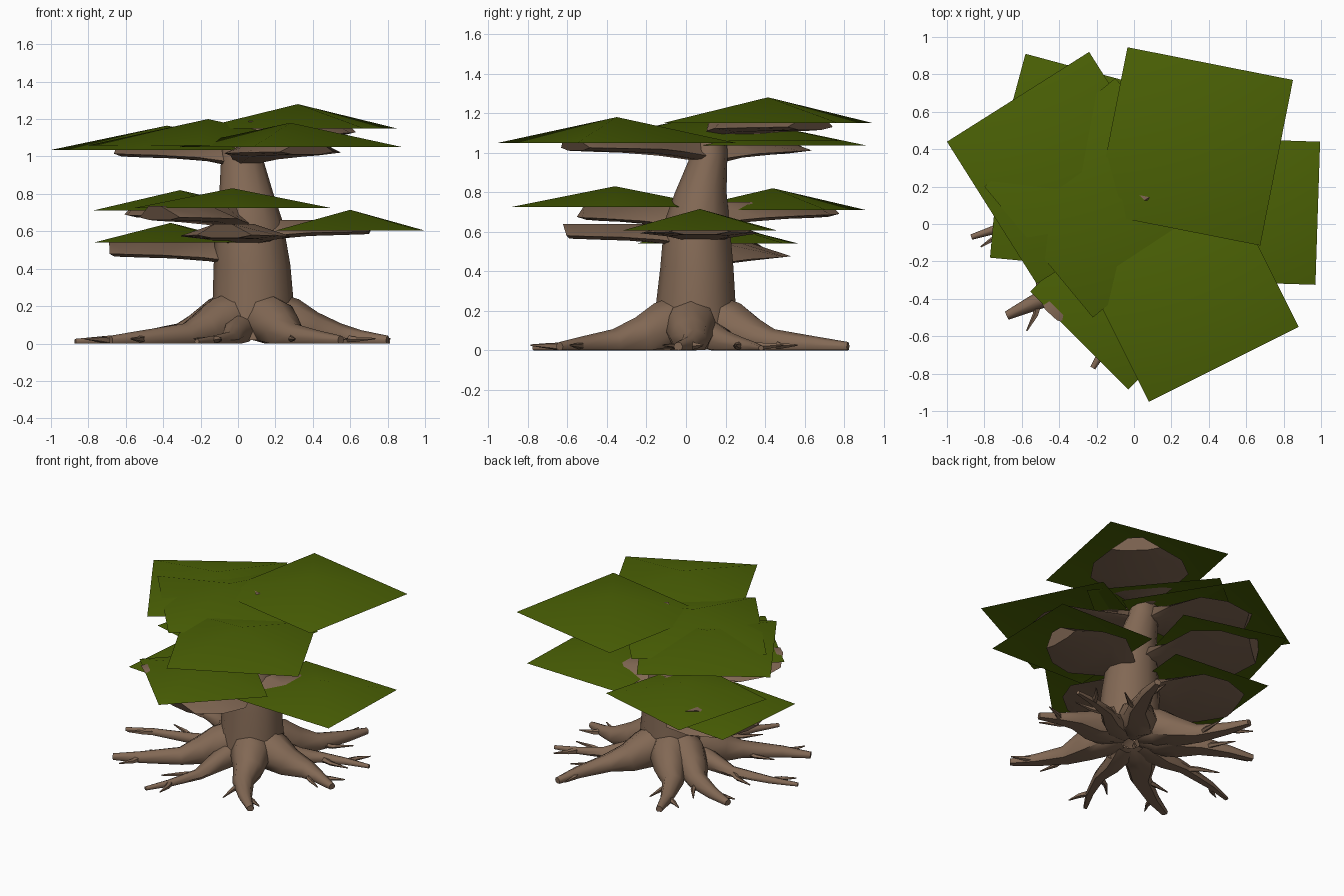
import bpy, bmesh, math
from mathutils import Vector

cube = bpy.data.objects.get("Cube")
if cube:
    bpy.data.objects.remove(cube, do_unlink=True)


def make_material(name, rgb):
    m = bpy.data.materials.new(name)
    m.use_nodes = True
    m.diffuse_color = (*rgb, 1)
    bsdf = next(n for n in m.node_tree.nodes if n.type == 'BSDF_PRINCIPLED')
    bsdf.inputs["Base Color"].default_value = (*rgb, 1)
    bsdf.inputs["Roughness"].default_value = 0.9
    return m


BARK = make_material("brown bark", (0.225, 0.14, 0.09))
LEAF = make_material("green foliage", (0.07, 0.12, 0.0015))
TRUNK = Vector((0.07, 0.05, 0))
UP = Vector((0, 0, 1))


def finish(name, bm, mat, smooth_angle):
    bmesh.ops.recalc_face_normals(bm, faces=bm.faces)
    mesh = bpy.data.meshes.new(name)
    bm.to_mesh(mesh)
    bm.free()
    mesh.materials.append(mat)
    ob = bpy.data.objects.new(name, mesh)
    bpy.context.collection.objects.link(ob)
    bpy.ops.object.select_all(action='DESELECT')
    ob.select_set(True)
    bpy.context.view_layer.objects.active = ob
    bpy.ops.object.shade_smooth_by_angle(angle=math.radians(smooth_angle))


def loft(bm, rings):
    """Skin a list of point rings; the buried first ring stays open."""
    loops = [[bm.verts.new(p) for p in ring] for ring in rings]
    n = len(loops[0])
    for a, b in zip(loops, loops[1:]):
        for i in range(n):
            j = (i + 1) % n
            bm.faces.new((a[i], a[j], b[j], b[i]))
    bm.faces.new(loops[-1])


def tube(bm, points, radii, sides=6):
    """Tapered round limb that never dips below the ground."""
    rings = []
    for i, (p, r) in enumerate(zip(points, radii)):
        d = (points[min(i + 1, len(points) - 1)] - points[max(i - 1, 0)]).normalized()
        side = d.cross(UP).normalized()
        over = side.cross(d)
        ring = []
        for k in range(sides):
            a = math.tau * k / sides
            v = p + side * r * math.cos(a) + over * r * math.sin(a)
            v.z = max(v.z, 0.002 * (1 + math.sin(a)))
            ring.append(v)
        rings.append(ring)
    loft(bm, rings)


# Trunk: height, centre x, centre y, radius x, radius y
profile = [
    (0.02, .075, .05, .235, .22), (0.25, .08, .05, .215, .20),
    (0.42, .075, .055, .205, .185), (0.65, .06, .055, .18, .165),
    (0.8, .045, .075, .145, .13), (1.0, .02, .12, .11, .09),
    (1.08, .015, .125, .10, .08),
]
bm = bmesh.new()
loft(bm, [[Vector((cx + rx * math.cos(math.tau * k / 12),
                   cy + ry * math.sin(math.tau * k / 12), z)) for k in range(12)]
          for z, cx, cy, rx, ry in profile])
finish("trunk", bm, BARK, 50)

# Roots: tip x, y and girth; thick buttresses with slimmer ones between
roots = [(-.68, -.49, 1), (.55, -.64, 1), (.80, -.04, 1), (.48, .82, 1),
         (-.34, .80, 1), (-.66, .45, 1),
         (.81, .38, .6), (-.87, -.07, .6), (-.22, -.77, .6)]
for n, (x, y, girth) in enumerate(roots):
    bm = bmesh.new()
    reach = Vector((x, y, 0)) - TRUNK
    length = reach.length
    out = reach.normalized()
    bend = out.cross(UP) * (0.05 if n % 2 else -0.05)

    def at(dist, z, sway=0):
        return TRUNK + out * dist + bend * sway + UP * z * girth

    pts = [at(.10, .15), at(.21, .11), at(.33, .065, .3), at(.47, .035, 1),
           at(length * .8, .025, .7), at(length, .018)]
    tube(bm, pts, [r * girth for r in (.13, .135, .105, .072, .046, .024)], 8)
    # Twigs on alternating sides
    for base, s, size in ((pts[3], 1, .2), (pts[4], -1, .14)):
        aim = (out + out.cross(UP) * s * 0.9).normalized()
        mid = base + aim * size * .55
        tip = base + (aim + out * 0.3) * size
        mid.z, tip.z = .022, .026
        tube(bm, [base, mid, tip], [.026, .016, .004], 5)
    finish("root_%d" % (n + 1), bm, BARK, 50)

# Boughs: broad lens-shaped limbs; centre x, y, ridge height, plate radius
boughs = [(.31, .42, 1.19, .33), (.24, -.31, 1.085, .32), (-.33, .32, 1.075, .33),
          (.44, .07, .66, .30), (-.28, .44, .75, .34), (-.25, -.27, .735, .29),
          (-.02, -.32, .64, .30), (-.36, .21, .54, .33)]
for n, (x, y, top, r) in enumerate(boughs):
    start = Vector((.06, .07, 0)) if top < 0.9 else Vector((.02, .12, 0))
    reach = Vector((x, y, 0)) - start
    out = reach.normalized()
    side = out.cross(UP)
    d = reach.length
    # distance, half width, thickness, undercut
    stations = [(.03, .07, .13, 0), (max(d - r * .75, .1), r * .6, .10, 0),
                (d - r * .2, r, .085, 0), (d + r * .4, r * .9, .08, .01),
                (d + r, r * .5, .075, .04)]
    rings = []
    for dist, w, thick, cut in stations:
        ridge = start + out * dist + UP * top
        rim = start + out * (dist - cut) + UP * (top - thick * .8)
        keel = start + out * (dist - cut) + UP * (top - thick)
        rings.append([ridge - side * w * .3, ridge + side * w * .3, rim + side * w,
                      keel + side * w * .5, keel - side * w * .5, rim - side * w])
    bm = bmesh.new()
    loft(bm, rings)
    finish("bough_%d" % (n + 1), bm, BARK, 35)

# Canopies: centre x, y, base height, peak height, corner offset x, y
canopies = [
    (.32, .415, 1.15, 1.28, .53, .355), (.28, -.35, 1.05, 1.18, .60, -.20),
    (-.38, .30, 1.035, 1.165, -.62, .14), (-.16, .14, 1.06, 1.20, -.64, .06),
    (.60, .07, .605, .715, .395, .37), (-.03, -.36, .725, .83, .525, 0),
    (-.31, .44, .71, .82, -.27, .47), (-.36, .16, .54, .645, -.41, -.34),
]
for n, (x, y, z, peak, dx, dy) in enumerate(canopies):
    bm = bmesh.new()
    apex = bm.verts.new((x, y, peak))
    rim = []
    for k in range(4):
        rim.append(bm.verts.new((x + dx, y + dy, z)))
        dx, dy = -dy, dx
    for k in range(4):
        bm.faces.new((rim[k], rim[(k + 1) % 4], apex))
    finish("canopy_%d" % (n + 1), bm, LEAF, 60)
